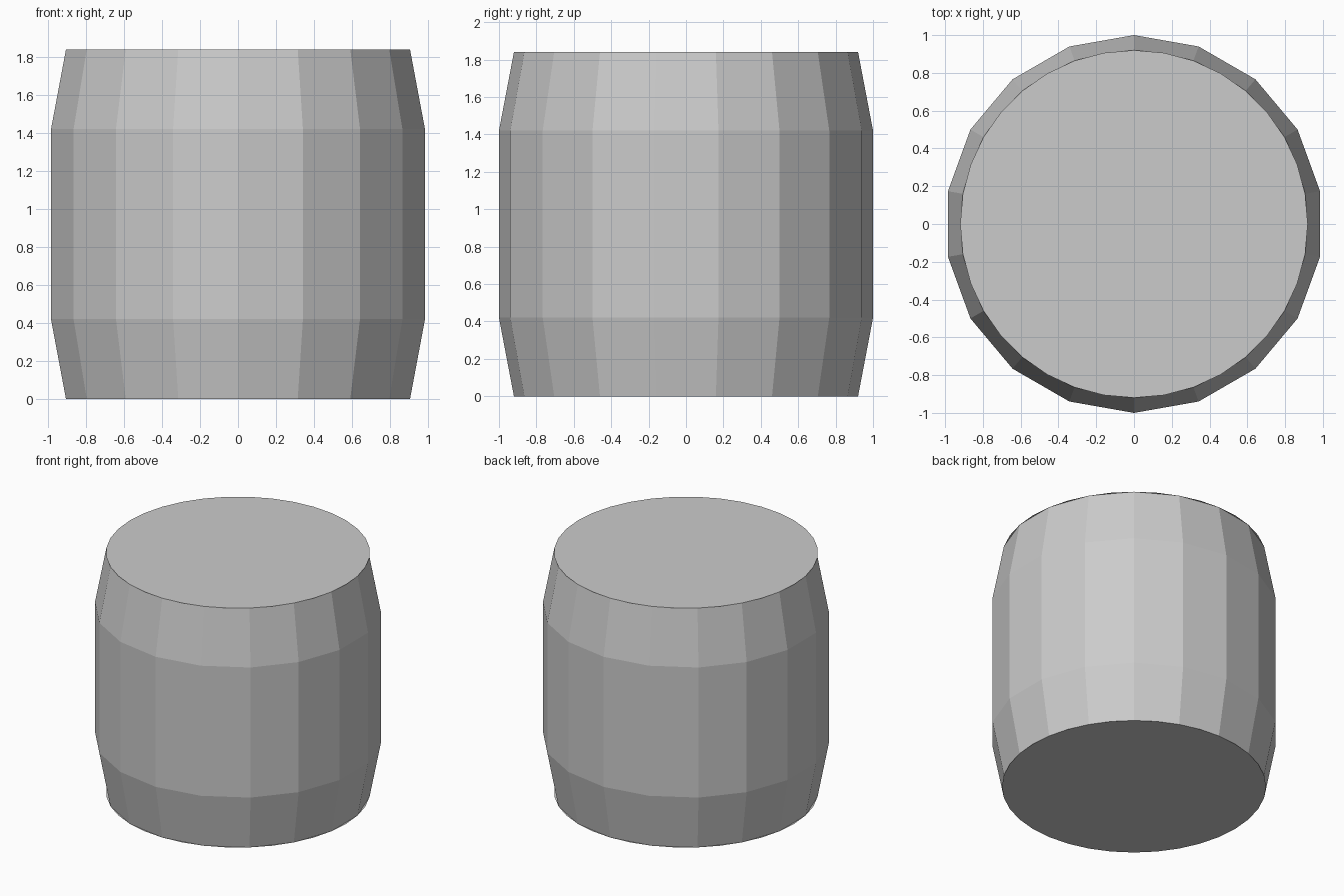
import bpy
import bmesh
from math import sin, cos, pi

cube = bpy.data.objects.get("Cube")
if cube:
    bpy.data.objects.remove(cube, do_unlink=True)

HEIGHT = 1.84
END_RADIUS = 0.92
SIDES = 18

grey = bpy.data.materials.new("light_grey")
grey.use_nodes = True
colour = (0.6, 0.6, 0.6, 1)
grey.diffuse_color = colour
grey.node_tree.nodes["Principled BSDF"].inputs["Base Color"].default_value = colour


def ring(bm, radius, z, sides):
    """Ring of vertices, counter-clockwise from the back."""
    return [bm.verts.new((-radius * sin(2 * pi * i / sides),
                          radius * cos(2 * pi * i / sides), z))
            for i in range(sides)]


def finish(bm, name):
    mesh = bpy.data.meshes.new(name)
    bm.to_mesh(mesh)
    bm.free()
    mesh.materials.append(grey)
    obj = bpy.data.objects.new(name, mesh)
    bpy.context.collection.objects.link(obj)


# Barrel wall: straight middle band with tapered ends, flat facets
bm = bmesh.new()
profile = [(END_RADIUS, 0), (1, 0.42), (1, 1.42), (END_RADIUS, HEIGHT)]
rings = [ring(bm, r, z, SIDES) for r, z in profile]
for low, high in zip(rings, rings[1:]):
    for i in range(SIDES):
        j = (i + 1) % SIDES
        bm.faces.new((low[i], low[j], high[j], high[i]))
finish(bm, "barrel_wall")

# Rounder end discs, whose corners line up with the wall
for name, z in (("top_lid", HEIGHT), ("bottom_lid", 0)):
    bm = bmesh.new()
    verts = ring(bm, END_RADIUS, z, SIDES * 2)
    bm.faces.new(verts if z else verts[::-1])
    finish(bm, name)
